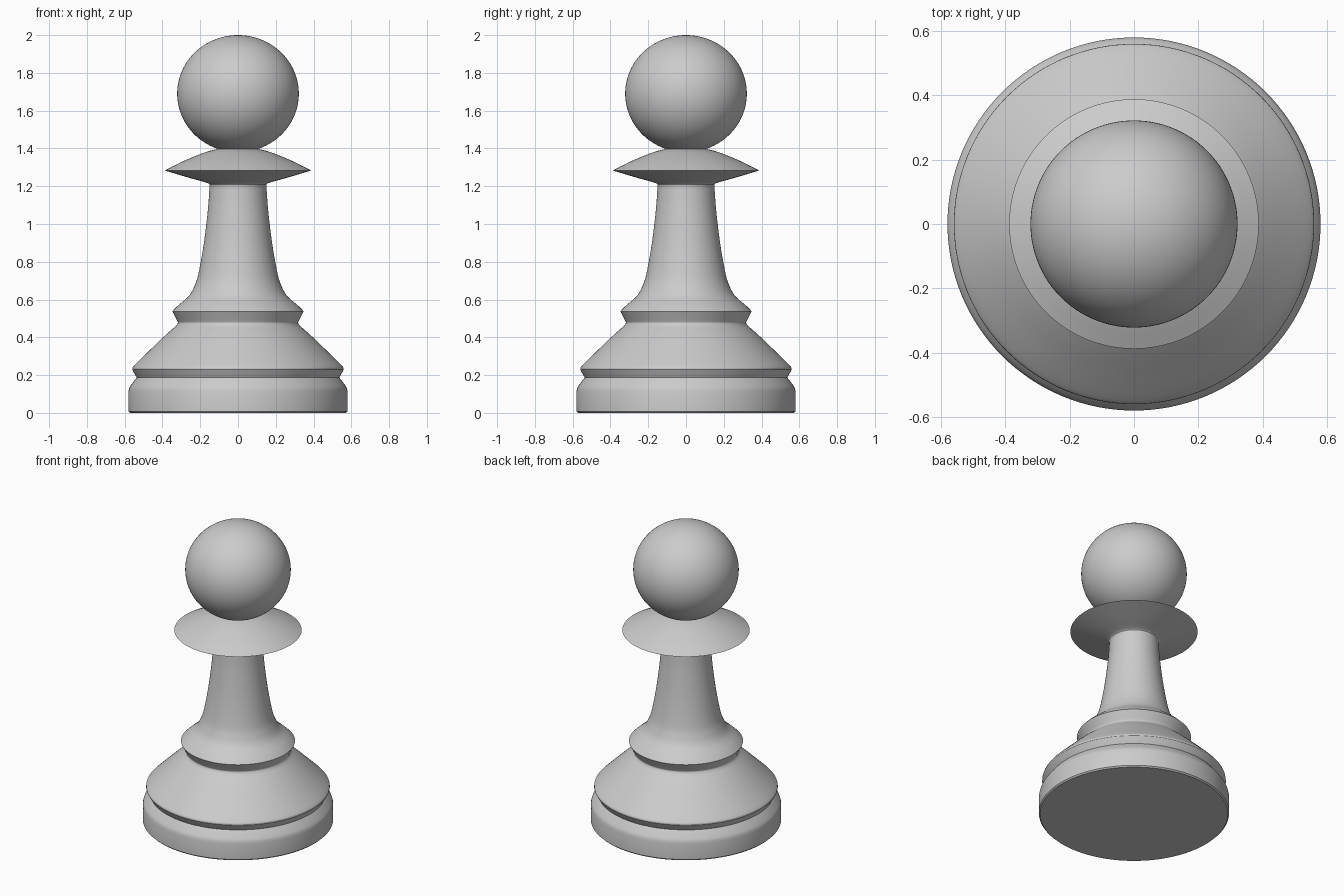
import bpy, bmesh, math
from mathutils import Vector

if "Cube" in bpy.data.objects:
    bpy.data.objects.remove(bpy.data.objects["Cube"])

SIDES = 128


def smooth_run(points, steps=6):
    """Catmull-Rom samples through one run of (radius, z) points."""
    p = [Vector(q) for q in points]
    p = [2 * p[0] - p[1]] + p + [2 * p[-1] - p[-2]]
    out = []
    for a, b, c, d in zip(p, p[1:], p[2:], p[3:]):
        for i in range(steps):
            t = i / steps
            out.append(0.5 * (2 * b + (c - a) * t + (2 * a - 5 * b + 4 * c - d) * t ** 2
                              + (3 * b - a - 3 * c + d) * t ** 3))
    return out + [p[-2]]


def finish(name, bm):
    bmesh.ops.remove_doubles(bm, verts=bm.verts, dist=1e-5)
    bmesh.ops.recalc_face_normals(bm, faces=bm.faces)
    mesh = bpy.data.meshes.new(name)
    bm.to_mesh(mesh)
    bm.free()
    obj = bpy.data.objects.new(name, mesh)
    bpy.context.collection.objects.link(obj)
    bpy.ops.object.select_all(action='DESELECT')
    obj.select_set(True)
    bpy.context.view_layer.objects.active = obj
    bpy.ops.object.shade_smooth_by_angle(angle=math.radians(35))
    return obj


def lathe(name, runs):
    """Spin smooth runs, joined at sharp corners, around the z axis."""
    bm = bmesh.new()
    profile = [Vector((0, runs[0][0][1]))]
    for run in runs:
        profile += smooth_run(run) if len(run) > 2 else [Vector(q) for q in run]
    profile.append(Vector((0, runs[-1][-1][1])))
    verts = [bm.verts.new((r, 0, z)) for r, z in profile]
    edges = [bm.edges.new(pair) for pair in zip(verts, verts[1:])]
    bmesh.ops.spin(bm, geom=verts + edges, cent=(0, 0, 0), axis=(0, 0, 1),
                   angle=math.tau, steps=SIDES)
    return finish(name, bm)


# turned body: foot, flared skirt, ring, stem and collar
lathe("turned_body", [
    [(0.572, 0.0), (0.58, 0.008)],
    [(0.58, 0.008), (0.58, 0.115)],
    [(0.58, 0.115), (0.574, 0.135), (0.555, 0.163), (0.536, 0.187)],
    [(0.536, 0.187), (0.548, 0.208), (0.56, 0.23)],
    [(0.56, 0.23), (0.55, 0.25), (0.466, 0.333), (0.39, 0.406), (0.325, 0.464)],
    [(0.325, 0.464), (0.319, 0.475), (0.322, 0.487), (0.348, 0.538)],
    [(0.348, 0.538), (0.318, 0.568), (0.262, 0.617), (0.232, 0.668), (0.21, 0.735),
     (0.182, 0.89), (0.16, 1.07), (0.15, 1.205)],
    [(0.15, 1.205), (0.162, 1.217), (0.26, 1.245), (0.388, 1.283)],
    [(0.388, 1.283), (0.30, 1.328), (0.20, 1.37), (0.15, 1.387), (0.105, 1.398)],
])

# ball head
bm = bmesh.new()
bmesh.ops.create_uvsphere(bm, u_segments=SIDES, v_segments=64, radius=1)
bmesh.ops.scale(bm, vec=(0.322, 0.322, 0.31), verts=bm.verts)
bmesh.ops.translate(bm, vec=(0, 0, 1.69), verts=bm.verts)
finish("ball_head", bm)
